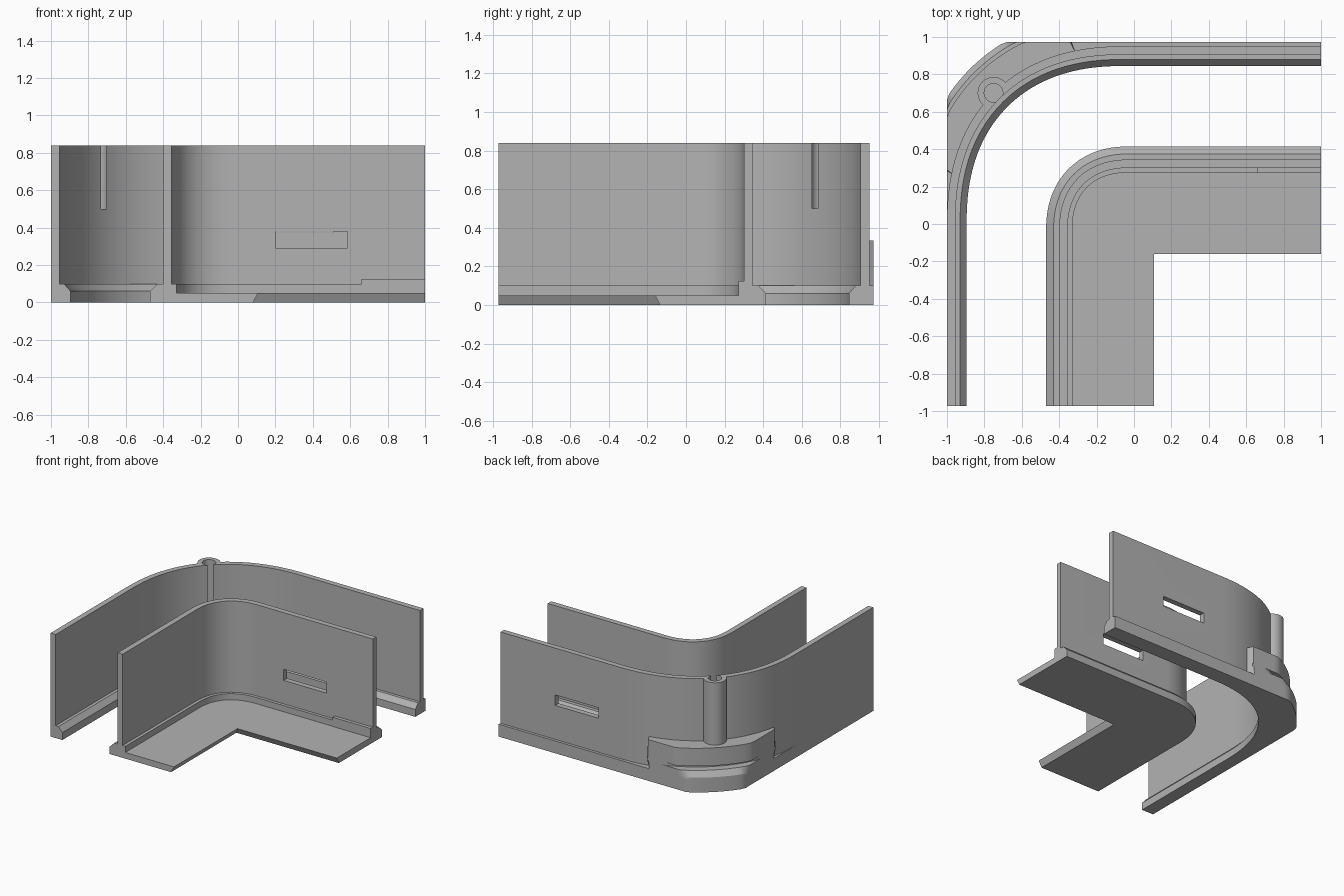
import bpy, bmesh, math
from mathutils import Vector

if "Cube" in bpy.data.objects:
    bpy.data.objects.remove(bpy.data.objects["Cube"])

grey = bpy.data.materials.new("mid_grey")
grey.diffuse_color = (0.45, 0.45, 0.45, 1)
grey.use_nodes = True
grey.node_tree.nodes["Principled BSDF"].inputs["Base Color"].default_value = grey.diffuse_color

XMIN, YMAX, FRONT, RIGHT, TOP = -1.0, 0.973, -0.973, 1.0, 0.84


def finish(bm, name):
    bmesh.ops.remove_doubles(bm, verts=bm.verts, dist=1e-5)
    bmesh.ops.recalc_face_normals(bm, faces=bm.faces)
    me = bpy.data.meshes.new(name)
    bm.to_mesh(me)
    bm.free()
    ob = bpy.data.objects.new(name, me)
    bpy.context.collection.objects.link(ob)
    me.materials.append(grey)
    return ob


def smooth(ob):
    bpy.ops.object.select_all(action='DESELECT')
    ob.select_set(True)
    bpy.context.view_layer.objects.active = ob
    bpy.ops.object.shade_smooth_by_angle(angle=math.radians(25))


def bend(x, y, a, n=2.28, steps=40):
    """Rounded corner as (point, outward normal), from the left arm to the back arm."""
    out = []
    for i in range(steps + 1):
        t = math.pi / 2 * i / steps
        c, s = max(math.cos(t), 0), math.sin(t)
        u, v = c ** (2 / n), s ** (2 / n)
        nor = Vector((-u ** (n - 1), v ** (n - 1))).normalized()
        out.append((Vector((x + a - a * u, y - a + a * v)), nor))
    return out


def with_arms(path):
    a, b = path[0], path[-1]
    return ([(Vector((a[0].x, FRONT)), Vector((-1, 0)))] + path
            + [(Vector((RIGHT, b[0].y)), Vector((0, 1)))])


def place(p, n, d):
    q = p + n * d
    return max(q.x, XMIN), min(q.y, YMAX)


def sweep(name, path, profile):
    """Carry a closed (offset, height) profile along the path."""
    bm = bmesh.new()
    rings = [[bm.verts.new((*place(p, n, d), z)) for d, z in profile] for p, n in path]
    k = len(profile)
    for r0, r1 in zip(rings, rings[1:]):
        for j in range(k):
            bm.faces.new((r0[j], r0[(j + 1) % k], r1[(j + 1) % k], r1[j]))
    bm.faces.new(rings[0])
    bm.faces.new(rings[-1][::-1])
    return finish(bm, name)


def prism(name, low, high, z0, z1):
    bm = bmesh.new()
    a = [bm.verts.new((*p, z0)) for p in low]
    b = [bm.verts.new((*p, z1)) for p in high]
    for i in range(len(a)):
        j = (i + 1) % len(a)
        bm.faces.new((a[i], a[j], b[j], b[i]))
    bm.faces.new(a[::-1])
    bm.faces.new(b)
    return finish(bm, name)


def box(name, x0, x1, y0, y1, z0, z1):
    pts = [(x0, y0), (x1, y0), (x1, y1), (x0, y1)]
    return prism(name, pts, pts, z0, z1)


def circle(c, r, n=48):
    return [(c[0] + r * math.cos(2 * math.pi * i / n),
             c[1] + r * math.sin(2 * math.pi * i / n)) for i in range(n)]


def cut(ob, *cutters):
    bpy.context.view_layer.objects.active = ob
    for c in cutters:
        m = ob.modifiers.new("cut", 'BOOLEAN')
        m.operation, m.solver, m.object = 'DIFFERENCE', 'EXACT', c
        bpy.ops.object.modifier_apply(modifier=m.name)
        c.hide_render = True


# Outer wall with its foot
outer = bend(-1.0, 0.95, 0.95)
outer_wall = sweep("outer_wall", with_arms(outer), [
    (-.105, 0), (-.105, .06), (-.07, .1), (-.045, .1), (-.045, TOP),
    (0, TOP), (0, .1), (.18, .1), (.18, 0)])

# Stepped block with a groove around the outside of the corner
corner = [(p, n) for p, n in outer if p.x < -0.31 and p.y > 0.26]
corner_block = sweep("corner_block", corner, [
    (-.01, .1), (.18, .1), (.18, .12), (.15, .165), (.09, .165),
    (.09, .19), (.13, .19), (.13, .335), (-.01, .335)])

# Screw post: a half-round column against the outside of the wall
mid, nor = outer[len(outer) // 2]
tan = Vector((-nor.y, nor.x))
half = [(-.02, -.085)] + [(.085 * math.cos(a), .085 * math.sin(a)) for a in
        [math.pi * (i / 24 - .5) for i in range(25)]] + [(-.02, .085)]
pts = [tuple(mid + nor * u + tan * v) for u, v in half]
screw_post = prism("screw_post", pts, pts, .33, TOP)

# Screw hole and window through the outer wall
ring = circle(mid, .05)
hole = prism("hole_cutter", ring, ring, .5, 1.0)
window_a = box("outer_window_cutter", .12, .51, .8, 1.1, .375, .46)
cut(outer_wall, hole, window_a)
cut(screw_post, hole)

# Inner wall with its foot
inner = with_arms(bend(-0.4, 0.345, 0.38))
inner_wall = sweep("inner_wall", inner, [
    (.07, 0), (.07, .06), (.03, .1), (0, .1), (0, TOP), (-.045, TOP),
    (-.045, .1), (-.07, .1), (-.07, 0)])
window_b = box("inner_window_cutter", .2, .585, .2, .45, .29, .38)
cut(inner_wall, window_b)

# L-shaped floor plate with an undercut edge
edge = [place(p, n, -.07) for p, n in inner]
high = edge + [(RIGHT, -.16), (.107, -.16), (.107, FRONT)]
low = edge + [(RIGHT, -.135), (.08, -.135), (.08, FRONT)]
floor_plate = prism("floor_plate", low, high, 0, .05)

# Short raised rail at the end of the inner wall
end_rail = box("end_rail", .66, RIGHT, .272, .302, .05, .125)

for ob in (outer_wall, corner_block, screw_post, inner_wall, floor_plate, end_rail):
    smooth(ob)
for c in (hole, window_a, window_b):
    bpy.data.objects.remove(c)
